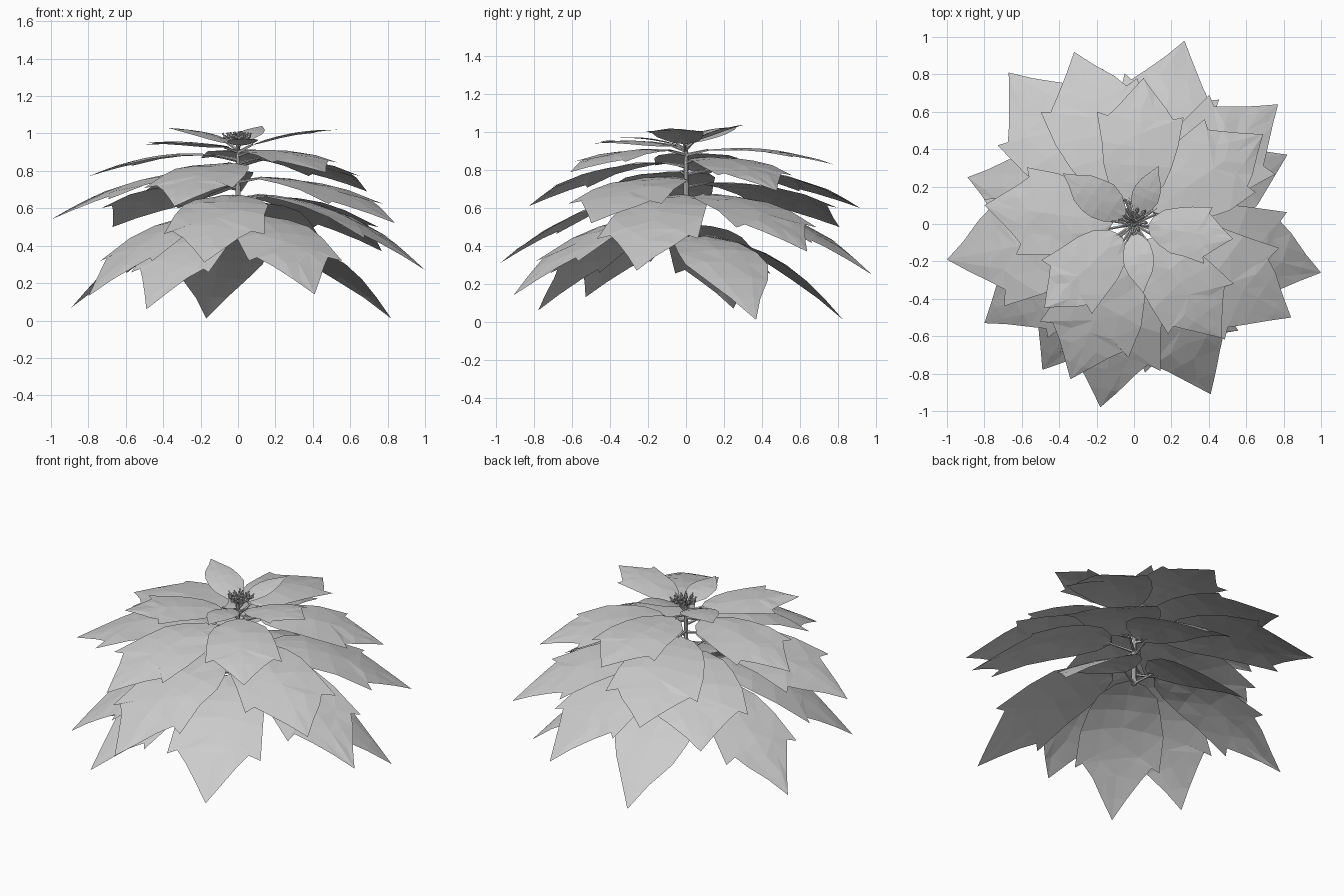
import bpy, bmesh, math, random
from mathutils import Vector, Matrix

if "Cube" in bpy.data.objects:
    bpy.data.objects.remove(bpy.data.objects["Cube"])

random.seed(4)

# Leaf outlines: (position along the midrib, half width), both relative to leaf length
OVAL = [(.13, .012), (.18, .1), (.3, .2), (.45, .25), (.58, .245), (.72, .19), (.86, .09), (1, 0)]
LOBED = [(.14, .012), (.18, .1), (.28, .19), (.4, .24), (.55, .265), (.75, .29),
         (.73, .225), (.8, .165), (.9, .08), (1, 0)]
MID = [.14, .18, .28, .4, .52, .62, .7, .79, .9, 1]


def mesh_object(name, bm):
    bmesh.ops.recalc_face_normals(bm, faces=bm.faces)
    mesh = bpy.data.meshes.new(name)
    bm.to_mesh(mesh)
    bm.free()
    ob = bpy.data.objects.new(name, mesh)
    bpy.context.collection.objects.link(ob)
    return ob


def tube(bm, a, b, r1, r2, sides=6):
    a, b = Vector(a), Vector(b)
    d = b - a
    m = Matrix.Translation((a + b) / 2) @ d.to_track_quat('Z', 'Y').to_matrix().to_4x4()
    bmesh.ops.create_cone(bm, cap_ends=True, segments=sides, radius1=r1, radius2=r2,
                          depth=d.length, matrix=m)


def leaf(name, tip, base_z, width=1.0, outline=LOBED, power=1.7, rise=.05):
    """Arching leaf from the stem axis to its tip, with a petiole."""
    tx, ty, tz = tip
    length = math.hypot(tx, ty)
    out = Vector((tx / length, ty / length, 0))
    side = Vector((-out.y, out.x, 0))
    drop = base_z - tz

    def at(t, w):
        z = base_z - drop * t ** power + rise * length * math.sin(math.pi * t)
        z -= .07 * abs(w) * length
        p = out * (t * length) + side * (w * length)
        return p + Vector((0, 0, z))

    bm = bmesh.new()
    mids = MID if outline is LOBED else [t for t, w in outline]
    rows = []
    for (t, w), tm in zip(outline, mids):
        row = []
        jit = {s: random.uniform(.95, 1.05) for s in (-1, 1)}
        for u in (-1, -.5, 0, .5, 1):
            if w == 0 and u != 0:
                continue
            wu = u * w * width * jit[1 if u > 0 else -1]
            p = at(tm + (t - tm) * abs(u), wu)
            if abs(u) == .5:
                p.z += random.uniform(-.004, .008) * length
            row.append(bm.verts.new(p))
        rows.append(row)
    for a, b in zip(rows, rows[1:]):
        for i in range(4):
            if len(b) == 1:
                bm.faces.new((a[i], a[i + 1], b[0]))
            else:
                bm.faces.new((a[i], a[i + 1], b[i + 1], b[i]))
    bmesh.ops.triangulate(bm, faces=bm.faces)
    tube(bm, (0, 0, base_z - .01), at(.15, 0), .009, .006, 5)
    mesh_object(name, bm)


# Lower leaves
lower = [((.82, .37, .01), .45, 1.05, OVAL), ((-.17, .83, .01), .45, 1.1, OVAL),
         ((-.49, -.78, .06), .53, .95, LOBED), ((-.89, .25, .07), .51, .95, LOBED),
         ((.41, -.91, .14), .56, .93, LOBED), ((-.8, -.53, .13), .57, .95, LOBED),
         ((.27, .98, .25), .63, .92, LOBED), ((1.0, -.26, .27), .66, .92, LOBED),
         ((.77, .64, .37), .66, .92, LOBED), ((-.18, -.98, .31), .66, .95, LOBED)]
for i, (tip, z, w, o) in enumerate(lower):
    leaf(f"lower_leaf_{i}", tip, z, w, o)

# Middle leaves
middle = [((-.32, .92, .60), .79), ((-.67, .81, .5), .72), ((.84, -.5, .52), .75),
          ((-1.0, -.19, .54), .78), ((-.34, -.83, .61), .83)]
for i, (tip, z) in enumerate(middle):
    leaf(f"middle_leaf_{i}", tip, z, .98)

# Upper bracts
upper = [((-.8, .1, .77), .87), ((.05, .78, .83), .89), ((.69, .48, .69), .85),
         ((.47, -.61, .79), .89), ((-.48, -.45, .95), .91)]
for i, (tip, z) in enumerate(upper):
    leaf(f"upper_bract_{i}", tip, z, 1.0, LOBED, 2.0, .05)

# Small crown bracts
crown = [((-.38, .27, 1.03), .92, .9, OVAL), ((.13, .31, 1.04), .93, .85, OVAL),
         ((.53, -.08, 1.02), .91, .95, LOBED), ((.05, -.37, .97), .92, .9, OVAL)]
for i, (tip, z, w, o) in enumerate(crown):
    leaf(f"crown_bract_{i}", tip, z, w, o, 1.0, .06)

# Central stem
bm = bmesh.new()
tube(bm, (0, 0, .43), (0, 0, .95), .016, .011, 8)
mesh_object("stem", bm)

# Cluster of flower buds with stalks
bm = bmesh.new()
for i in range(18):
    a = i * 2.4
    r = .07 * math.sqrt((i + .5) / 18)
    top = Vector((r * math.cos(a), r * math.sin(a) + .02, .995 - r * .2))
    tube(bm, (0, .005, .94), top, .004, .008, 5)
    bmesh.ops.create_icosphere(bm, subdivisions=1, radius=.012,
                               matrix=Matrix.Translation(top))
    tube(bm, top, top + Vector((.2 * r * math.cos(a), .2 * r * math.sin(a), .02)), .003, .005, 4)
mesh_object("flower_buds", bm)
